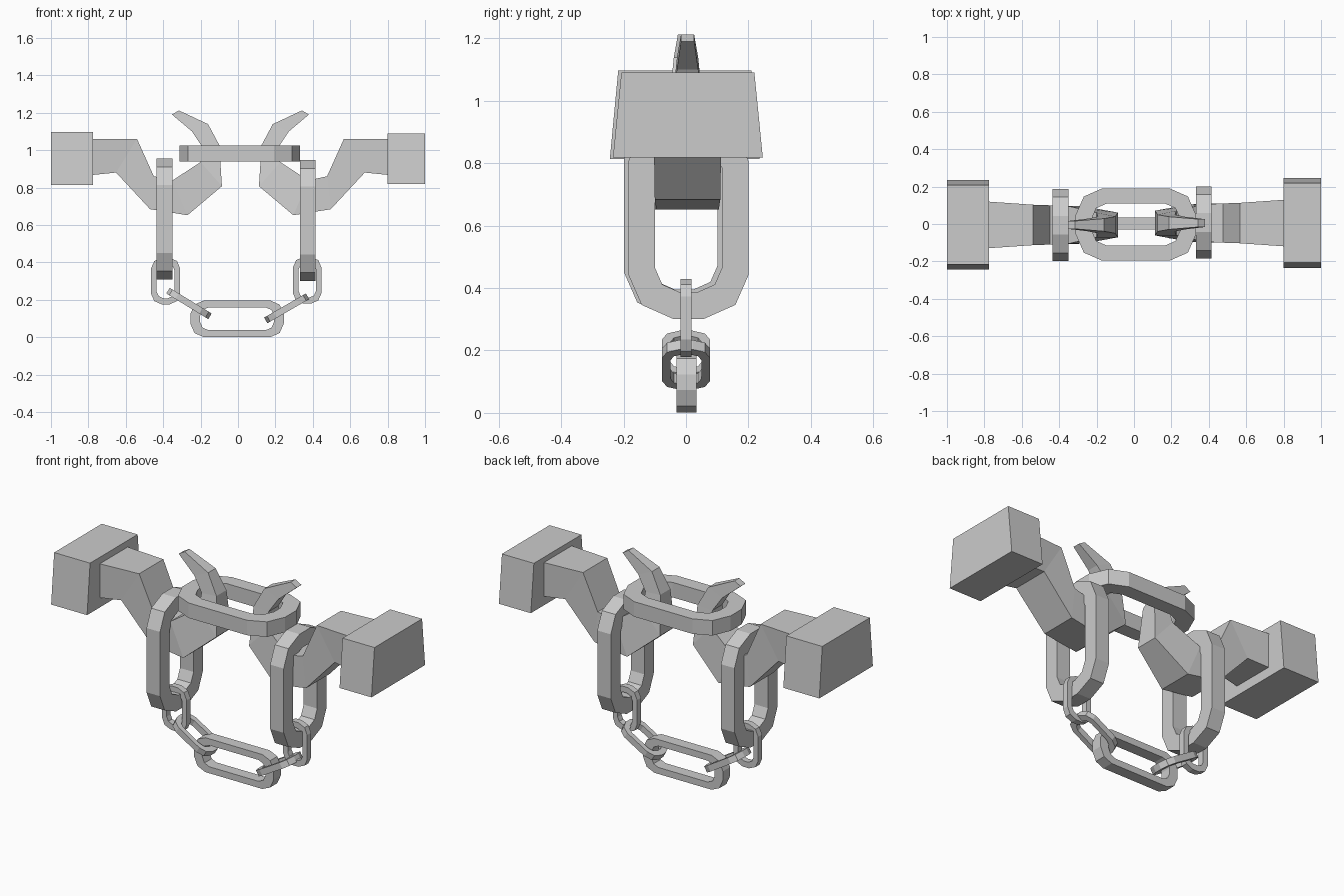
import bpy, bmesh
from mathutils import Vector

if "Cube" in bpy.data.objects:
    bpy.data.objects.remove(bpy.data.objects["Cube"])


def make(name, verts, faces):
    mesh = bpy.data.meshes.new(name)
    mesh.from_pydata([tuple(v) for v in verts], [], faces)
    bm = bmesh.new()
    bm.from_mesh(mesh)
    bmesh.ops.recalc_face_normals(bm, faces=bm.faces)
    bm.to_mesh(mesh)
    bm.free()
    ob = bpy.data.objects.new(name, mesh)
    bpy.context.collection.objects.link(ob)
    return ob


def oval(a, b):
    # 12-sided rounded outline with half length a and half width b
    q = [(a, .26 * b), (a - .23 * b, .78 * b), (a - .73 * b, b)]
    top = q + [(-x, y) for x, y in reversed(q)]
    return top + [(-x, -y) for x, y in top]


def link(name, centre, along, across, length, width, end, side, depth):
    u, v = Vector(along).normalized(), Vector(across).normalized()
    w, c = u.cross(v), Vector(centre)
    outer = oval(length / 2, width / 2)
    inner = oval(length / 2 - end, width / 2 - side)
    rings = [(outer, -1), (outer, 1), (inner, 1), (inner, -1)]
    verts = [c + u * x + v * y + w * (s * depth / 2) for r, s in rings for x, y in r]
    n = 12
    faces = [(k * n + i, k * n + (i + 1) % n,
              (k + 1) % 4 * n + (i + 1) % n, (k + 1) % 4 * n + i)
             for k in range(4) for i in range(n)]
    return make(name, verts, faces)


def loft(name, sections):
    n = len(sections)
    verts = [p for s in sections for p in s]
    faces = [(4 * k + i, 4 * k + (i + 1) % 4, 4 * k + 4 + (i + 1) % 4, 4 * k + 4 + i)
             for k in range(n - 1) for i in range(4)]
    faces += [(3, 2, 1, 0), tuple(range(4 * n - 4, 4 * n))]
    return make(name, verts, faces)


# hooked arms: upper edge x, z, lower edge x, z, half depth
ARM = [(-.80, 1.06, -.80, .865, .126), (-.54, 1.06, -.652, .88, .108),
       (-.45, .86, -.47, .684, .105), (-.35, .838, -.27, .652, .10),
       (-.20, .936, -.086, .807, .066), (-.193, 1.02, -.10, 1.027, .045),
       (-.246, 1.10, -.16, 1.139, .034), (-.353, 1.19, -.316, 1.212, .021)]
for label, s, dx, dy in (("left", 1, 0, -.005), ("right", -1, .026, .005)):
    loft(label + "_hook_arm",
         [[(s * xt + dx, dy - h, zt), (s * xt + dx, dy + h, zt),
           (s * xb + dx, dy + h, zb), (s * xb + dx, dy - h, zb)]
          for xt, zt, xb, zb, h in ARM])

# end blocks, slightly narrower on top
for label, x0, x1, z0, z1, dy in (("left", -1, -.775, .813, 1.097, -.004),
                                  ("right", .80, 1, .818, 1.09, .006)):
    loft(label + "_end_block",
         [[(x0, dy - h, z), (x1, dy - h, z), (x1, dy + h, z), (x0, dy + h, z)]
          for z, h in ((z0, .24), (z1, .213))])

X, Y, Z = (1, 0, 0), (0, 1, 0), (0, 0, 1)
# large links
link("top_link", (.01, -.003, .982), X, Y, .645, .385, .085, .08, .085)
link("left_large_link", (-.392, -.006, .632), Z, Y, .645, .385, .085, .085, .085)
link("right_large_link", (.373, .008, .624), Z, Y, .645, .385, .085, .085, .085)
# small chain hanging below
link("left_small_link", (-.387, 0, .30), Z, X, .25, .155, .033, .03, .035)
link("right_small_link", (.370, 0, .304), Z, X, .25, .152, .033, .03, .035)
link("left_slanted_link", (-.262, 0, .18), (.224, 0, -.137), Y, .263, .155, .033, .028, .035)
link("right_slanted_link", (.260, 0, .154), (.223, 0, .129), Y, .258, .155, .033, .028, .035)
link("bottom_link", (-.005, .002, .098), X, Z, .50, .195, .052, .037, .064)
